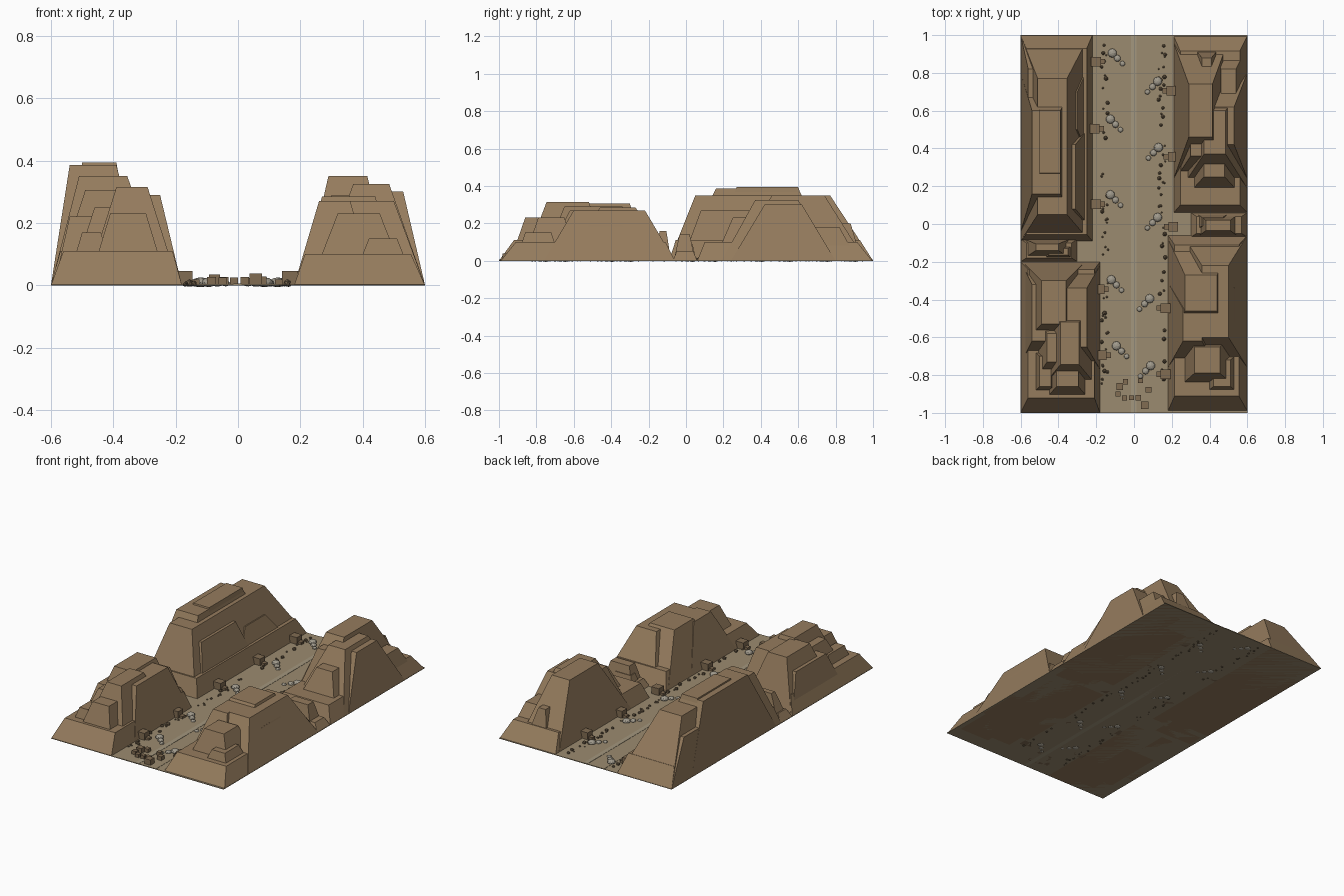
import bpy, bmesh, random
from mathutils import Matrix, Vector

random.seed(4)


def material(name, rgb):
    m = bpy.data.materials.new(name)
    m.diffuse_color = (*rgb, 1)
    return m


ROCK = material("sandstone", (0.30, 0.20, 0.11))
SAND = material("sand", (0.33, 0.26, 0.16))
TRACK = material("track", (0.37, 0.31, 0.21))
STONE = material("pale_stone", (0.36, 0.33, 0.27))
DARK = material("dark_stone", (0.17, 0.12, 0.07))
CRATE = material("crate_brown", (0.22, 0.15, 0.085))


def finish(bm, name, mat):
    bmesh.ops.recalc_face_normals(bm, faces=bm.faces)
    me = bpy.data.meshes.new(name)
    bm.to_mesh(me)
    bm.free()
    me.materials.append(mat)
    ob = bpy.data.objects.new(name, me)
    bpy.context.collection.objects.link(ob)
    return ob


def frustum(bm, base, top, h, z0=0.0):
    """Tapered block; base and top are (x0, x1, y0, y1)."""
    vs = []
    for (x0, x1, y0, y1), z in ((base, z0), (top, h)):
        vs += [bm.verts.new(p) for p in ((x0, y0, z), (x1, y0, z), (x1, y1, z), (x0, y1, z))]
    bm.faces.new(vs[3::-1])
    bm.faces.new(vs[4:])
    for i in range(4):
        j = (i + 1) % 4
        bm.faces.new((vs[i], vs[j], vs[j + 4], vs[i + 4]))


def cliff(name, foot, rows):
    """Rows are top x0, x1, y0, y1, height, x spread, y spread; skirts stay inside the footprint."""
    for i, (x0, x1, y0, y1, h, sx, sy) in enumerate(rows):
        base = (max(foot[0], x0 - sx), min(foot[1], x1 + sx),
                max(foot[2], y0 - sy), min(foot[3], y1 + sy))
        bm = bmesh.new()
        frustum(bm, base, (x0, x1, y0, y1), h)
        finish(bm, f"{name}_tier_{i}", ROCK)


def slab(name, x0, x1, y0, y1, z0, z1, mat):
    bm = bmesh.new()
    frustum(bm, (x0, x1, y0, y1), (x0, x1, y0, y1), z1, z0)
    return finish(bm, name, mat)


# Valley floor and worn track
slab("valley_floor", -0.6, 0.6, -1, 1, 0, 0.003, SAND)
slab("worn_track", -0.13, 0.13, -1, 1, 0, 0.0045, SAND)
slab("track_centre", -0.015, 0.012, -1, 1, 0, 0.006, TRACK)

# Back left cliff, the tallest
cliff("back_left_cliff", (-0.6, -0.22, -0.09, 1.0), [
    (-0.57, -0.25, -0.055, 0.93, 0.11, 0.04, 0.08),
    (-0.51, -0.355, 0.05, 0.77, 0.35, 0.12, 0.24),
    (-0.54, -0.39, 0.16, 0.60, 0.385, 0.10, 0.20),
    (-0.50, -0.39, 0.27, 0.60, 0.393, 0.07, 0.14),
    (-0.56, -0.43, 0.45, 0.82, 0.25, 0.05, 0.18),
    (-0.50, -0.40, 0.02, 0.22, 0.25, 0.07, 0.11),
    (-0.38, -0.31, 0.08, 0.42, 0.27, 0.08, 0.10),
    (-0.36, -0.30, 0.50, 0.70, 0.21, 0.07, 0.16),
])

# Front left cliff
cliff("front_left_cliff", (-0.6, -0.18, -1.0, -0.2), [
    (-0.56, -0.21, -0.92, -0.24, 0.11, 0.04, 0.08),
    (-0.49, -0.36, -0.53, -0.30, 0.305, 0.10, 0.11),
    (-0.39, -0.29, -0.745, -0.52, 0.315, 0.10, 0.12),
    (-0.36, -0.25, -0.65, -0.34, 0.29, 0.07, 0.12),
    (-0.41, -0.295, -0.86, -0.77, 0.23, 0.07, 0.08),
    (-0.46, -0.41, -0.73, -0.58, 0.25, 0.08, 0.12),
    (-0.50, -0.44, -0.86, -0.70, 0.17, 0.05, 0.05),
    (-0.54, -0.45, -0.62, -0.32, 0.22, 0.05, 0.10),
])

# Back right cliff
cliff("back_right_cliff", (0.21, 0.6, 0.06, 1.0), [
    (0.245, 0.56, 0.10, 0.915, 0.10, 0.04, 0.08),
    (0.29, 0.415, 0.46, 0.74, 0.35, 0.08, 0.22),
    (0.37, 0.485, 0.37, 0.60, 0.325, 0.12, 0.18),
    (0.43, 0.53, 0.42, 0.62, 0.30, 0.07, 0.18),
    (0.30, 0.40, 0.36, 0.50, 0.29, 0.08, 0.12),
    (0.37, 0.48, 0.25, 0.33, 0.23, 0.09, 0.10),
    (0.36, 0.41, 0.74, 0.88, 0.20, 0.05, 0.06),
    (0.46, 0.54, 0.64, 0.82, 0.18, 0.05, 0.10),
])

# Front right cliff
cliff("front_right_cliff", (0.18, 0.6, -1.0, -0.06), [
    (0.215, 0.555, -0.91, -0.11, 0.10, 0.045, 0.08),
    (0.27, 0.44, -0.46, -0.27, 0.285, 0.09, 0.19),
    (0.26, 0.36, -0.62, -0.45, 0.27, 0.08, 0.14),
    (0.36, 0.50, -0.60, -0.22, 0.27, 0.10, 0.16),
    (0.32, 0.455, -0.79, -0.65, 0.23, 0.09, 0.08),
    (0.42, 0.51, -0.86, -0.72, 0.15, 0.06, 0.05),
    (0.46, 0.53, -0.52, -0.34, 0.19, 0.06, 0.16),
])

# Low ridges closing the side gaps
cliff("left_gap_ridge", (-0.6, -0.30, -0.2, -0.08), [
    (-0.57, -0.33, -0.18, -0.10, 0.05, 0.03, 0.02),
    (-0.52, -0.40, -0.14, -0.105, 0.16, 0.06, 0.04),
    (-0.45, -0.35, -0.165, -0.13, 0.09, 0.03, 0.02),
])
cliff("right_gap_ridge", (0.30, 0.6, -0.07, 0.06), [
    (0.33, 0.57, -0.05, 0.04, 0.05, 0.03, 0.02),
    (0.38, 0.51, -0.035, 0.02, 0.14, 0.04, 0.03),
    (0.36, 0.47, -0.01, 0.035, 0.09, 0.03, 0.02),
])


def ball(bm, x, y, r, flat=1.0, sub=1):
    m = Matrix.Translation(Vector((x, y, r * flat * 0.6))) @ Matrix.Diagonal((r, r, r * flat, 1))
    bmesh.ops.create_icosphere(bm, subdivisions=sub, radius=1, matrix=m)


# Boulder trios, mirrored in step along both sides of the track
trios = {-1: [(-.115, .905), (-.125, .555), (-.125, .155), (-.12, -.295), (-.093, -.645)],
         1: [(.125, .755), (.13, .405), (.125, .035), (.083, -.395), (.088, -.75)]}
for side, spots in trios.items():
    for i, (x, y) in enumerate(spots):
        bm = bmesh.new()
        for k, r in enumerate((0.024, 0.018, 0.014)):
            ball(bm, x - side * 0.027 * k, y - 0.028 * k, r, 0.65, 2)
        finish(bm, f"boulder_trio_{'left' if side < 0 else 'right'}_{i}", STONE)

# Crates with a small step on the track side
crates = {-1: [(-.202, .86), (-.208, .505), (-.202, .105), (-.183, -.345), (-.172, -.695)],
          1: [(.199, .705), (.205, .355), (.208, -.015), (.167, -.445), (.167, -.795)]}
for side, spots in crates.items():
    for i, (x, y) in enumerate(spots):
        tag = f"{'left' if side < 0 else 'right'}_{i}"
        slab("crate_" + tag, x - .026, x + .026, y - .025, y + .025, 0, 0.046, CRATE)
        sx = x - side * 0.037
        slab("crate_step_" + tag, sx - .012, sx + .012, y - .014, y + .014, 0, 0.018, CRATE)

# Pebble lines at the foot of the cliffs
for side, cx in ((-1, -0.155), (1, 0.148)):
    bm = bmesh.new()
    for _ in range(46):
        ball(bm, cx + random.uniform(-0.018, 0.018), random.uniform(-0.95, 0.97),
             random.uniform(0.005, 0.013))
    finish(bm, "pebbles_left" if side < 0 else "pebbles_right", DARK)

# Fallen blocks at the front entrance
for i, (x, y, s) in enumerate([(-.045, -.835, .028), (-.075, -.86, .036), (.035, -.83, .025),
                               (.077, -.878, .03), (-.085, -.9, .028), (-.05, -.922, .026),
                               (-.013, -.92, .026), (.022, -.92, .028), (.057, -.96, .04)]):
    h = s / 2
    slab(f"fallen_block_{i}", x - h, x + h, y - h, y + h, 0, s * 0.95, CRATE)
